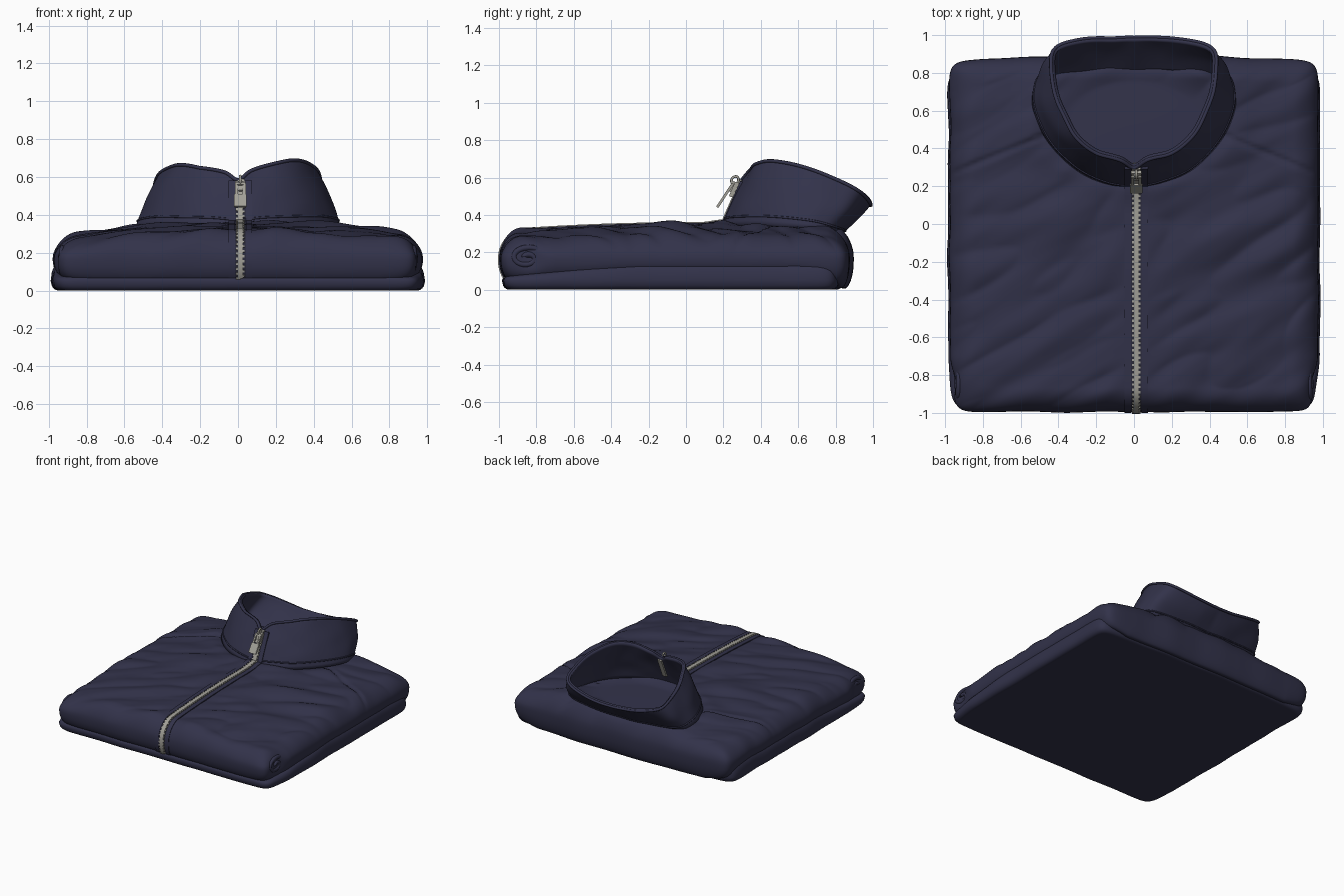
import bpy, bmesh, math
from mathutils import Vector, Matrix, noise

old = bpy.data.objects.get("Cube")
if old:
    bpy.data.objects.remove(old, do_unlink=True)


def material(name, rgb):
    m = bpy.data.materials.new(name)
    m.use_nodes = True
    m.diffuse_color = (*rgb, 1)
    m.node_tree.nodes["Principled BSDF"].inputs["Base Color"].default_value = (*rgb, 1)
    return m


NAVY = material("navy fabric", (0.032, 0.032, 0.068))
TAPE = material("dark zip tape", (0.024, 0.024, 0.046))
METAL = material("zip metal", (0.36, 0.35, 0.31))


def finish(name, bm, mat, angle=50):
    me = bpy.data.meshes.new(name)
    bm.to_mesh(me)
    bm.free()
    ob = bpy.data.objects.new(name, me)
    bpy.context.collection.objects.link(ob)
    me.materials.append(mat)
    bpy.ops.object.select_all(action='DESELECT')
    ob.select_set(True)
    bpy.context.view_layer.objects.active = ob
    bpy.ops.object.shade_smooth_by_angle(angle=math.radians(angle))
    return ob


def tube(name, points, radius, mat, closed=False):
    cu = bpy.data.curves.new(name, 'CURVE')
    cu.dimensions = '3D'
    cu.bevel_depth = radius
    cu.bevel_resolution = 2
    cu.use_fill_caps = True
    sp = cu.splines.new('POLY')
    sp.points.add(len(points) - 1)
    for p, co in zip(sp.points, points):
        p.co = (*co, 1)
    sp.use_cyclic_u = closed
    cu.materials.append(mat)
    ob = bpy.data.objects.new(name, cu)
    bpy.context.collection.objects.link(ob)


def clamp(t):
    return max(0.0, min(1.0, t))


# Cloth surfaces of the folded body
def wrinkle(x, y):
    along, across = x * 0.85 + y * 0.5, y * 0.85 - x * 0.5
    broad = abs(noise.noise((along * 1.7, across * 5, 3)))
    fine = noise.noise((along * 4, across * 11, 8))
    return (0.05 * broad + 0.009 * fine - 0.012) * clamp(abs(x - 0.012) * 8 - 0.3)


def upper_top(x, y):
    z = 0.35 - 0.065 * abs(x) ** 2.3 - 0.04 * max(0, -y) ** 2 - 0.05 * max(0, y - 0.2) ** 2
    q = math.hypot(x / 0.54, (y - 0.53) / 0.34)
    neck = clamp(1.8 * (1 - q * q))
    z += wrinkle(x, y) * (1 - neck) - 0.02 * neck + 0.014 * math.exp(-((q - 1) / 0.2) ** 2)
    if abs(x) > 0.45:  # shoulder seam groove
        gap = y - 0.47 + 0.41 * (abs(x) - 0.47)
        z -= 0.014 * math.exp(-(gap / 0.014) ** 2)
    return z


def upper_bottom(x, y):
    return 0.05 + 0.045 * clamp(abs(x) * 4 - 3) * clamp(y + 1.2) - 0.045 * clamp(y * 4 - 2.4)


def lower_top(x, y):
    return 0.075 + 0.065 * clamp(y * 1.5 + 1.4)


# half width, half depth, centre y, edge height, top and bottom edge radius, top, bottom
UPPER = (0.975, 0.945, -0.05, 0.165, 0.135, 0.055, upper_top, upper_bottom)
LOWER = (0.985, 0.91, -0.07, 0.05, 0.04, 0.04, lower_top, lambda x, y: 0.0)


def cloth_point(u, v, layer, top):
    a, b, cy, mid, r_top, r_low, hi, lo = layer
    m = max(abs(u), abs(v))
    if m > 0:
        k = m / (abs(u) ** 28 + abs(v) ** 28) ** (1 / 28)
        u, v = u * k, v * k
    ripple = 1 + 0.01 * m ** 8 * noise.noise((u * 4, v * 4, 1))
    x = u * a * ripple * (1 - 0.03 * clamp((-v - 0.7) / 0.3))
    y = v * b * ripple + cy - 0.035 * clamp(v) * x * x
    edge = 1 - min((1 - m) / (r_top if top else r_low), 1)
    e = math.sqrt(max(0, 1 - edge * edge))
    z = mid + ((hi if top else lo)(x, y) - mid) * e
    # hollow where the side fold rolls in
    x *= 1 - 0.025 * m ** 20 * math.exp(-((y + 0.84) / 0.07) ** 2 - ((z - 0.17) / 0.07) ** 2)
    return Vector((x, y, z))


def spread(t):
    return 0.8 * math.sin(t * math.pi / 2) + 0.2 * t


def cloth_layer(name, layer, n):
    bm = bmesh.new()
    for top in (True, False):
        rows = [[bm.verts.new(cloth_point(spread(2 * i / n - 1), spread(2 * j / n - 1), layer, top))
                 for i in range(n + 1)] for j in range(n + 1)]
        for j in range(n):
            for i in range(n):
                bm.faces.new((rows[j][i], rows[j][i + 1], rows[j + 1][i + 1], rows[j + 1][i]))
    bmesh.ops.remove_doubles(bm, verts=bm.verts, dist=0.0004)
    bmesh.ops.recalc_face_normals(bm, faces=bm.faces)
    return finish(name, bm, NAVY, 80)


cloth_layer("folded_front_panel", UPPER, 150)
cloth_layer("folded_back_panel", LOWER, 70)

# Rolled fold ends on both sides
for side, label in ((1, "left"), (-1, "right")):
    roll = []
    for i in range(46):
        ang, rad = i * 0.2, 0.075 - 0.0014 * i
        roll.append((side * (0.937 - 0.15 * rad), -0.85 + 1.3 * rad * math.cos(ang),
                     0.17 + 0.85 * rad * math.sin(ang)))
    tube(label + "_rolled_fold", roll, 0.016, NAVY)

# Stand-up collar lofted between a neckline and a leaning rim
NECK = [(0, .19, .34), (.15, .21, .345), (.30, .28, .345), (.43, .40, .345), (.51, .53, .34),
        (.54, .67, .33), (.48, .78, .305), (.22, .82, .295), (0, .825, .29)]
RIM = [(0, .30, .59), (.07, .34, .64), (.2, .38, .68), (.31, .47, .695), (.4, .64, .66),
       (.435, .83, .585), (.40, .945, .52), (.2, .985, .47), (0, .99, .455)]


def smooth_loop(half, steps):
    pts = [Vector(p) for p in half]
    pts += [Vector((-p.x, p.y, p.z)) for p in reversed(pts[1:-1])]
    n, out = len(pts), []
    for i in range(n):
        p0, p1, p2, p3 = (pts[(i + k) % n] for k in (-1, 0, 1, 2))
        for s in range(steps):
            t = s / steps
            out.append(p1 + 0.5 * t * (p2 - p0 + t * (2 * p0 - 5 * p1 + 4 * p2 - p3
                                                      + t * (3 * (p1 - p2) + p3 - p0))))
    return out


neck, rim = smooth_loop(NECK, 10), smooth_loop(RIM, 10)
for p in rim:
    p.z -= 0.025 * clamp(-p.x * 5) * clamp(p.z * 8 - 4)


def collar_point(i, s):
    p = neck[i].lerp(rim[i], s)
    out = Vector((p.x, p.y - 0.6, 0)).normalized()
    swell = 0.014 * math.sin(math.pi * s) + 0.03 * s * (1.3 - s) * noise.noise(p * 6)
    return p + out * swell * clamp(abs(p.x) * 8)


bm = bmesh.new()
count, levels = len(neck), 14
rings = [[bm.verts.new(collar_point(i, j / levels)) for i in range(count)] for j in range(levels + 1)]
for j in range(levels):
    for i in range(count):
        k = (i + 1) % count
        bm.faces.new((rings[j][i], rings[j][k], rings[j + 1][k], rings[j + 1][i]))
collar = finish("collar", bm, NAVY, 60)
mod = collar.modifiers.new("thickness", 'SOLIDIFY')
mod.thickness = 0.022
mod.offset = -1
tube("collar_seam", [collar_point(i, 0.14) for i in range(count)], 0.006, NAVY, True)
tube("collar_rim_piping", [collar_point(i, 0.98) for i in range(count)], 0.01, NAVY, True)

# Zip path: up the front edge, across the top, then up the collar
ZX = 0.012
raw = [cloth_point(ZX, -1 + 0.045 * (1 - i / 12) ** 2, UPPER, False) for i in range(3, 12)]
v = -1.0
while cloth_point(ZX, v, UPPER, True).y < 0.18:
    raw.append(cloth_point(ZX, v, UPPER, True))
    v += 0.003 if v < -0.9 else 0.015
raw += [collar_point(0, s / 10) for s in range(1, 11)]
for p in raw:
    p.x = ZX
path, carry = [raw[0]], 0.0
STEP = 0.013
for a, b in zip(raw, raw[1:]):
    length = (b - a).length
    while length > 0 and carry + length >= STEP * len(path):
        path.append(a.lerp(b, (STEP * len(path) - carry) / length))
    carry += length

frames = []
for i, p in enumerate(path):
    t = (path[min(i + 1, len(path) - 1)] - path[max(i - 1, 0)]).normalized()
    frames.append((p, t, Vector((1, 0, 0)).cross(t)))


def ribbon(name, x0, x1, low, high, mat, spine=frames):
    bm = bmesh.new()
    loops = [[bm.verts.new(p + Vector((x, 0, 0)) + n * h) for x, h in
              ((x0, low), (x0, high), (x1, high), (x1, low))] for p, t, n in spine]
    for a, b in zip(loops, loops[1:]):
        for k in range(4):
            m = (k + 1) % 4
            bm.faces.new((a[k], a[m], b[m], b[k]))
    for end in (loops[0], loops[-1]):
        bm.faces.new(end)
    bmesh.ops.recalc_face_normals(bm, faces=bm.faces)
    finish(name, bm, mat, 40)


ribbon("zip_tape", -0.03, 0.03, -0.012, 0.003, TAPE)
ribbon("zip_core", -0.015, 0.015, -0.01, 0.011, METAL)
ribbon("inner_zip", -0.018, 0.018, -0.034, -0.02, METAL, [f for f in frames if f[0].z > 0.42])
for side, label in ((1, "left"), (-1, "right")):
    ribbon(label + "_zip_placket", side * 0.045 - 0.016, side * 0.045 + 0.016, -0.012, 0.006, NAVY)


def add_box(bm, centre, size, t, n):
    rot = Matrix((Vector((1, 0, 0)), t, n)).transposed().to_4x4()
    bmesh.ops.create_cube(bm, size=1, matrix=Matrix.Translation(centre) @ rot
                          @ Matrix.Diagonal((*size, 1)))


# Interlocking teeth along both edges of the core
bm = bmesh.new()
for i, (p, t, n) in enumerate(frames):
    add_box(bm, p + n * 0.004 + Vector((0.011 if i % 2 else -0.011, 0, 0)), (0.024, 0.012, 0.012), t, n)
finish("zip_teeth", bm, METAL, 30)

# Slider with hanging pull tab
p, t, n = frames[-3]
bm = bmesh.new()
add_box(bm, p + n * 0.018 - t * 0.03, (0.056, 0.085, 0.022), t, n)
add_box(bm, p + n * 0.034 - t * 0.02, (0.022, 0.06, 0.016), t, n)
hang = Vector((0, 0.55, 0.835)).normalized()
out = Vector((1, 0, 0)).cross(hang)
top = Vector((ZX, 0.252, 0.57))
for x in (-0.021, 0.021):
    add_box(bm, top + Vector((x, 0, 0)) - hang * 0.055, (0.016, 0.1, 0.014), hang, out)
add_box(bm, top - hang * 0.115, (0.068, 0.08, 0.014), hang, out)
add_box(bm, top - hang * 0.01, (0.056, 0.018, 0.014), hang, out)
bmesh.ops.bevel(bm, geom=bm.edges[:], offset=0.003, segments=2, affect='EDGES')
finish("zip_slider_and_pull", bm, METAL, 40)
loop = [top + hang * (0.018 + 0.022 * math.cos(a * 0.4)) + out * 0.018 * math.sin(a * 0.4)
        for a in range(16)]
tube("pull_ring", loop, 0.007, METAL, True)
